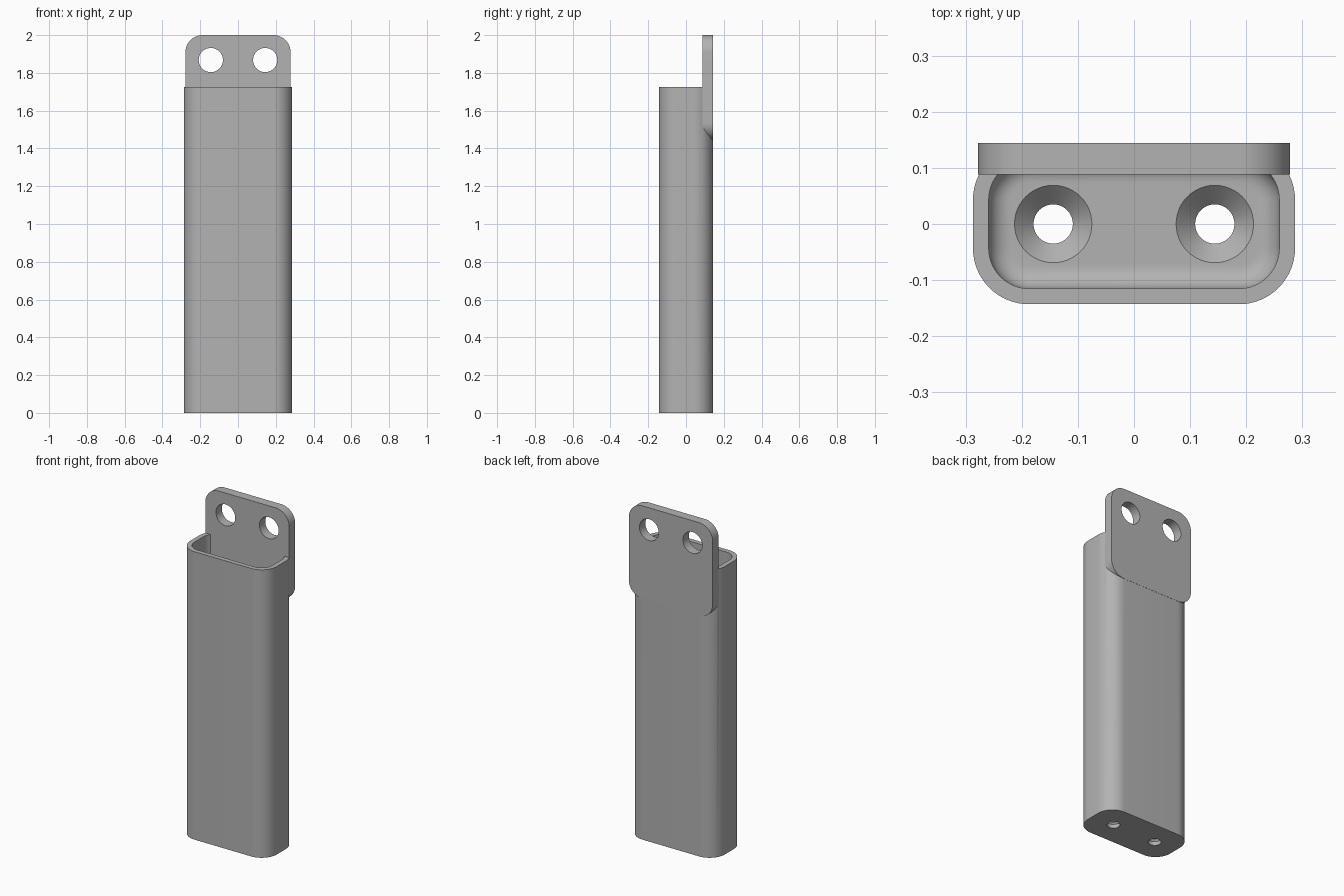
import bpy, bmesh, math
from mathutils import Matrix

cube = bpy.data.objects.get("Cube")
if cube:
    bpy.data.objects.remove(cube, do_unlink=True)

grey = bpy.data.materials.new("plain grey")
grey.use_nodes = True
GREY = (0.45, 0.45, 0.45, 1)
grey.diffuse_color = GREY
grey.node_tree.nodes["Principled BSDF"].inputs["Base Color"].default_value = GREY


def finish(name, bm):
    bmesh.ops.recalc_face_normals(bm, faces=bm.faces)
    mesh = bpy.data.meshes.new(name)
    bm.to_mesh(mesh)
    bm.free()
    mesh.materials.append(grey)
    obj = bpy.data.objects.new(name, mesh)
    bpy.context.collection.objects.link(obj)
    return obj


def rounded_slab(name, half_w, half_d, radius, low, high, fillet=0):
    """Rounded rectangle in x/y extruded along z, optionally filleted below."""
    bm = bmesh.new()
    steps = 16
    verts = []
    for quarter, (sx, sy) in enumerate([(1, 1), (-1, 1), (-1, -1), (1, -1)]):
        for i in range(steps + 1):
            a = (quarter + i / steps) * math.pi / 2
            verts.append(bm.verts.new((sx * (half_w - radius) + radius * math.cos(a),
                                       sy * (half_d - radius) + radius * math.sin(a), low)))
    base = bm.faces.new(verts)
    rim = list(base.edges)
    top = bmesh.ops.extrude_face_region(bm, geom=[base], use_keep_orig=True)
    moved = [v for v in top["geom"] if isinstance(v, bmesh.types.BMVert)]
    bmesh.ops.translate(bm, verts=moved, vec=(0, 0, high - low))
    if fillet:
        bmesh.ops.bevel(bm, geom=rim, offset=fillet, segments=8,
                        profile=0.5, affect='EDGES')
    return finish(name, bm)


def cone(name, r_low, r_high, depth, matrix):
    bm = bmesh.new()
    bmesh.ops.create_cone(bm, cap_ends=True, segments=48, radius1=r_low,
                          radius2=r_high, depth=depth, matrix=matrix)
    return finish(name, bm)


def combine(target, other, operation):
    mod = target.modifiers.new(operation.lower(), 'BOOLEAN')
    mod.operation = operation
    mod.solver = 'EXACT'
    mod.object = other
    bpy.context.view_layer.objects.active = target
    bpy.ops.object.modifier_apply(modifier=mod.name)
    bpy.data.objects.remove(other, do_unlink=True)


# Hollow holder body with a filleted floor
floor = 0.057
holder = rounded_slab("holder_body", 0.287, 0.143, 0.1, 0, 1.725)
cavity = rounded_slab("cavity_cutter", 0.259, 0.115, 0.072, floor, 1.9, fillet=0.04)
combine(holder, cavity, 'DIFFERENCE')

# Rounded mounting plate standing up behind the opening
plate = rounded_slab("mounting_plate", 0.278, 0.278, 0.09, 0, 0.056)
plate.data.transform(Matrix.Translation((0, 0.144, 1.722))
                     @ Matrix.Rotation(math.pi / 2, 4, 'X'))
combine(holder, plate, 'UNION')

for x in (-0.144, 0.144):
    # Screw holes through the plate
    drill = cone("plate_hole_cutter", 0.064, 0.064, 0.3,
                 Matrix.Translation((x, 0.12, 1.868)) @ Matrix.Rotation(math.pi / 2, 4, 'X'))
    combine(holder, drill, 'DIFFERENCE')
    # Countersunk holes through the floor
    drill = cone("floor_hole_cutter", 0.035, 0.035, 0.3, Matrix.Translation((x, 0, 0)))
    combine(holder, drill, 'DIFFERENCE')
    sink = cone("countersink_cutter", 0.035, 0.071, 0.036,
                Matrix.Translation((x, 0, floor - 0.016)))
    combine(holder, sink, 'DIFFERENCE')

# Smooth the curved walls while keeping rims sharp
bpy.ops.object.select_all(action='DESELECT')
holder.select_set(True)
bpy.context.view_layer.objects.active = holder
bpy.ops.object.shade_smooth_by_angle(angle=math.radians(30))
